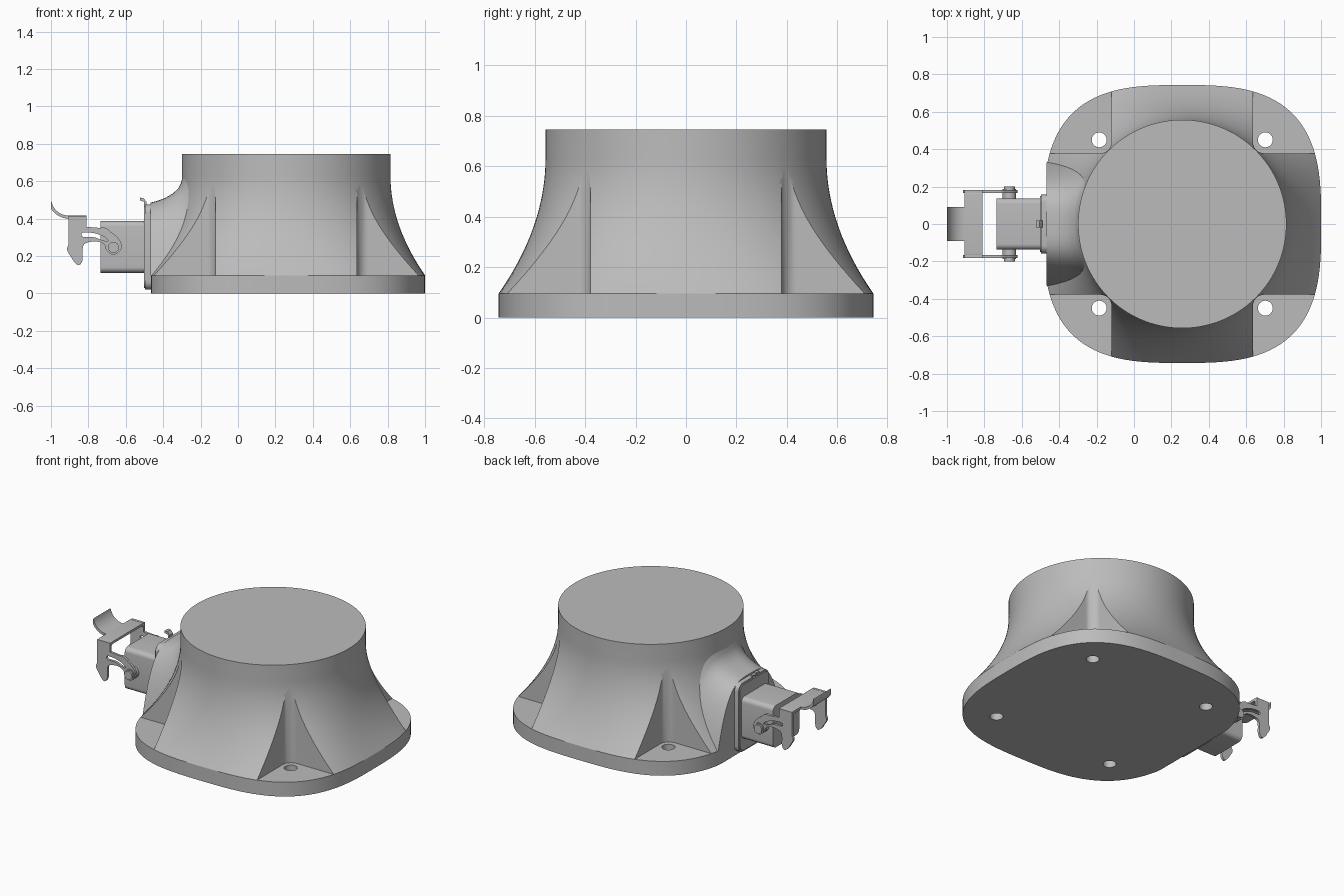
import bpy, bmesh, math
from mathutils import Vector

if "Cube" in bpy.data.objects:
    bpy.data.objects.remove(bpy.data.objects["Cube"], do_unlink=True)

grey = bpy.data.materials.new("plain grey")
grey.use_nodes = True
grey.diffuse_color = (0.5, 0.5, 0.5, 1)
grey.node_tree.nodes["Principled BSDF"].inputs["Base Color"].default_value = (0.5, 0.5, 0.5, 1)

CX, HALF, TOP_R = 0.258, 0.743, 0.557    # hub centre, base half width, top radius
FLOOR, TOP, FACE_X = 0.095, 0.745, -0.465
WALL = 0.378                             # corner pocket wall offset


def loft(name, rings):
    """Closed skin through equal-length rings, capped at both ends."""
    bm = bmesh.new()
    rows = [[bm.verts.new(p) for p in ring] for ring in rings]
    n = len(rows[0])
    for a, b in zip(rows, rows[1:]):
        for i in range(n):
            j = (i + 1) % n
            bm.faces.new((a[i], a[j], b[j], b[i]))
    bm.faces.new(rows[0][::-1])
    bm.faces.new(rows[-1])
    bmesh.ops.recalc_face_normals(bm, faces=bm.faces)
    me = bpy.data.meshes.new(name)
    bm.to_mesh(me)
    bm.free()
    me.materials.append(grey)
    ob = bpy.data.objects.new(name, me)
    bpy.context.collection.objects.link(ob)
    return ob


def prism(name, pts, axis, lo, hi):
    place = {"x": lambda u, v, w: (w, u, v),
             "y": lambda u, v, w: (u, w, v),
             "z": lambda u, v, w: (u, v, w)}[axis]
    return loft(name, [[place(u, v, w) for u, v in pts] for w in (lo, hi)])


def arc(cx, cy, r, start, end, n=12):
    angles = [math.radians(start + (end - start) * i / n) for i in range(n + 1)]
    return [(cx + r * math.cos(a), cy + r * math.sin(a)) for a in angles]


def disc(cx, cy, r, n=32):
    return arc(cx, cy, r, 0, 360, n)[:-1]


def rounded(u0, u1, v0, v1, r):
    return (arc(u1 - r, v1 - r, r, 0, 90, 6) + arc(u0 + r, v1 - r, r, 90, 180, 6)
            + arc(u0 + r, v0 + r, r, 180, 270, 6) + arc(u1 - r, v0 + r, r, 270, 360, 6))


def smooth_path(pts, steps=5):
    """Closed Catmull-Rom outline through a few points."""
    out, n = [], len(pts)
    for i in range(n):
        a, b, c, d = (Vector(pts[(i + k) % n]) for k in (-1, 0, 1, 2))
        for s in range(steps):
            t = s / steps
            p = b + (c - a) * t / 2 + (a - b * 2.5 + c * 2 - d / 2) * t**2
            p += (b * 1.5 - a / 2 - c * 1.5 + d / 2) * t**3
            out.append((p.x, p.y))
    return out


def cut(ob, cutters):
    for c in cutters:
        m = ob.modifiers.new("cut", "BOOLEAN")
        m.operation, m.solver, m.object = "DIFFERENCE", "EXACT", c
    deps = bpy.context.evaluated_depsgraph_get()
    deps.update()
    me = bpy.data.meshes.new_from_object(ob.evaluated_get(deps))
    ob.modifiers.clear()
    ob.data = me
    for c in cutters:
        bpy.data.objects.remove(c, do_unlink=True)


def hub_ring(z, f, n=144):
    """Blend from the top circle (f=0) to the squarish base outline (f=1)."""
    ring = []
    for i in range(n):
        a = 2 * math.pi * i / n
        c, s = math.cos(a), math.sin(a)
        r = HALF / (abs(c)**3 + abs(s)**3)**(1 / 3)
        r = TOP_R + (r - TOP_R) * f
        ring.append((max(CX + r * c, FACE_X), r * s, z))
    return ring


corners = [(sx, sy) for sx in (-1, 1) for sy in (-1, 1)]

# Base plate with four bolt holes
base = loft("base_plate", [hub_ring(0, 1), hub_ring(FLOOR, 1)])
cut(base, [prism("hole_cutter", disc(CX + sx * 0.444, sy * 0.45, 0.04), "z", -0.1, 0.2)
           for sx, sy in corners])

# Flared body with a pocket in each corner
rings, flare_top = [], 0.63
for i in range(17):
    t = 1 - i / 16
    rings.append(hub_ring(flare_top - t * (flare_top - FLOOR), t * t))
rings.append(hub_ring(TOP, 0))
body = loft("flared_body", rings)
fillet = 0.06
pocket = arc(WALL + fillet, WALL + fillet, fillet, 180, 270) + [(1, WALL), (1, 1), (WALL, 1)]
cut(body, [prism("pocket_cutter", [(CX + sx * u, sy * v) for u, v in pocket], "z", 0.05, 0.72)
           for sx, sy in corners])

# Arched bulge that carries the connector
sections = [(-0.467, 0.485), (-0.43, 0.495), (-0.39, 0.51), (-0.35, 0.533),
            (-0.32, 0.56), (-0.305, 0.59), (-0.295, 0.63), (-0.24, 0.64)]
rings = []
for k, (x, top) in enumerate(sections):
    s = k / (len(sections) - 1)
    half = 0.33 + 0.04 * s
    ring = []
    for i in range(41):
        u = i / 20 - 1
        y = half * u
        wrap = TOP_R - math.sqrt(TOP_R**2 - y * y)
        ring.append((x + wrap * s, y, FLOOR + (top - FLOOR) * (1 - abs(u)**3.5)))
    rings.append(ring)
loft("connector_bulge", rings)

# Connector flange, gasket step and housing
prism("flange", rounded(-0.158, 0.158, 0.02, 0.475, 0.045), "x", -0.496, -0.46)
prism("flange_step", rounded(-0.15, 0.15, 0.03, 0.465, 0.04), "x", -0.503, -0.49)
prism("connector_housing", rounded(-0.137, 0.137, 0.11, 0.387, 0.03), "x", -0.735, -0.49)

# Small hook above the flange
prism("flange_hook", [(-0.502, 0.42), (-0.502, 0.49), (-0.525, 0.497), (-0.525, 0.512),
                      (-0.505, 0.51), (-0.49, 0.49), (-0.49, 0.42)], "y", -0.018, 0.018)

# Lever side arms with curved slots, and their pivots
arm_curve = [(-0.74, 0.35), (-0.675, 0.325), (-0.63, 0.28), (-0.625, 0.235), (-0.666, 0.206),
             (-0.703, 0.23), (-0.715, 0.262), (-0.757, 0.278), (-0.815, 0.268), (-0.83, 0.24),
             (-0.832, 0.175), (-0.855, 0.152), (-0.89, 0.19), (-0.905, 0.26)]
arm = smooth_path(arm_curve)[:-4] + [(-0.905, 0.415), (-0.81, 0.415), (-0.81, 0.356)]
slot = smooth_path([(-0.83, 0.325), (-0.77, 0.322), (-0.715, 0.302), (-0.695, 0.28),
                    (-0.725, 0.284), (-0.77, 0.3), (-0.83, 0.303)])
for side, label in ((1, "left"), (-1, "right")):
    lo, hi = sorted((side * 0.167, side * 0.183))
    plate = prism(label + "_lever_arm", arm, "y", lo, hi)
    cut(plate, [prism("slot_cutter", slot, "y", lo - 0.1, hi + 0.1)])
    for part, r, reach in (("pivot_boss", 0.036, 0.188), ("pivot_pin", 0.029, 0.2)):
        lo, hi = sorted((side * 0.12, side * reach))
        prism(label + "_" + part, disc(-0.666, 0.246, r), "y", lo, hi)

# Lever bridge and curled thumb lip
bridge = (arc(0.158, 0.391, 0.025, 0, 90, 6) + arc(-0.158, 0.391, 0.025, 90, 180, 6)
          + [(-0.167, 0.391), (-0.158, 0.4), (0.158, 0.4), (0.167, 0.391)])
prism("lever_bridge", bridge, "x", -0.905, -0.81)
lip = (arc(-0.905, 0.51, 0.094, 270, 190, 14) + [(-1.0, 0.487)]
       + arc(-0.905, 0.51, 0.11, 200, 270, 14))
lip = [(max(x, -1.0), z) for x, z in lip]
prism("thumb_lip", lip, "y", -0.09, 0.09)

# Smooth curved faces, keep edges crisp
bpy.ops.object.select_all(action="DESELECT")
for ob in bpy.context.collection.objects:
    if ob.type == "MESH" and grey.name in ob.data.materials:
        ob.select_set(True)
        bpy.context.view_layer.objects.active = ob
bpy.ops.object.shade_smooth_by_angle(angle=math.radians(30))
